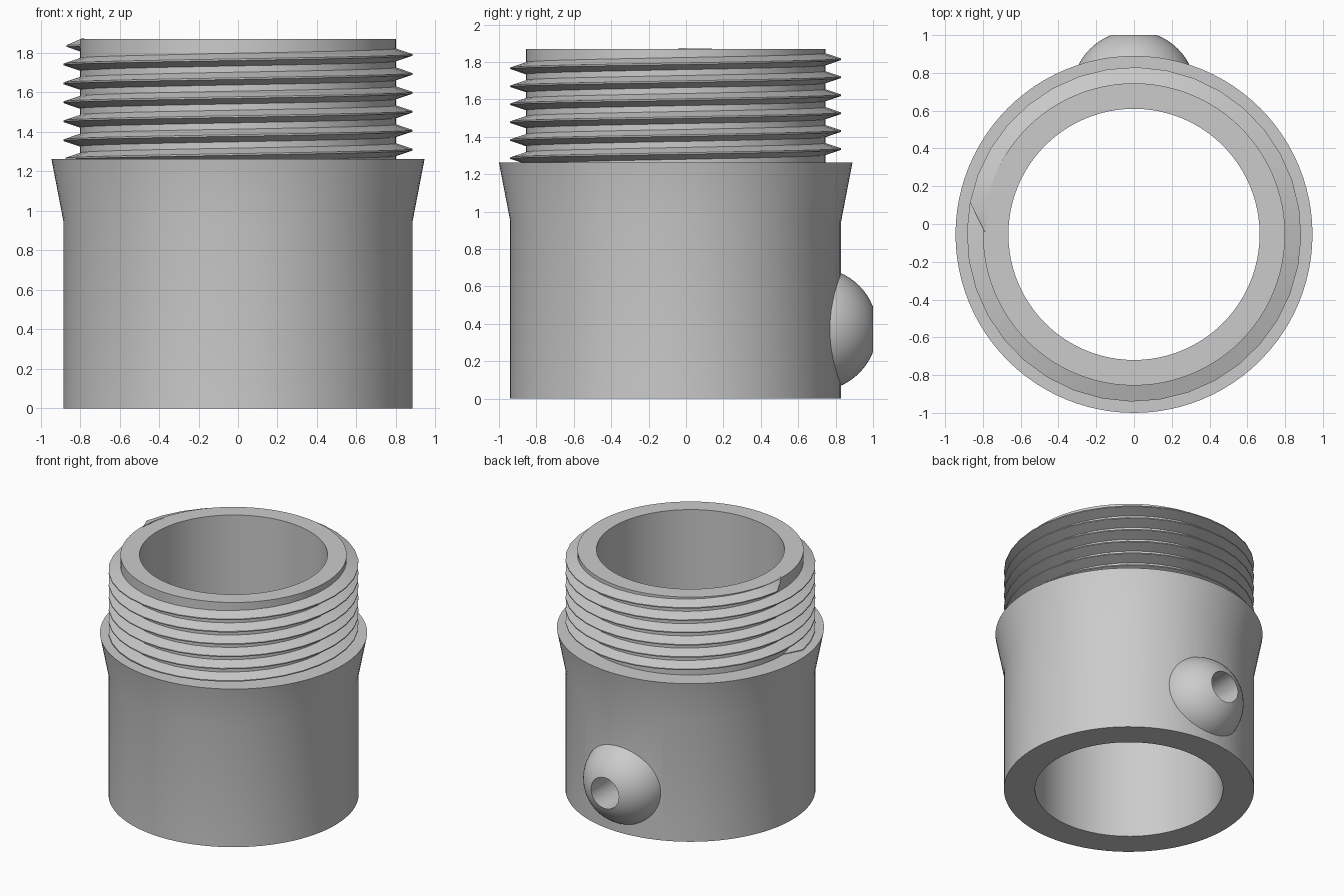
import bpy, bmesh, math
from mathutils import Matrix

AXIS_Y = -0.055          # the collar axis sits forward of centre; the boss sticks out behind

cube = bpy.data.objects.get("Cube")
if cube:
    bpy.data.objects.remove(cube, do_unlink=True)

grey = bpy.data.materials.new("plain grey")
grey.use_nodes = True
grey.diffuse_color = (0.6, 0.6, 0.6, 1)
grey.node_tree.nodes["Principled BSDF"].inputs["Base Color"].default_value = (0.6, 0.6, 0.6, 1)


def make_object(name, bm):
    bmesh.ops.recalc_face_normals(bm, faces=bm.faces)
    mesh = bpy.data.meshes.new(name)
    bm.to_mesh(mesh)
    bm.free()
    mesh.materials.append(grey)
    obj = bpy.data.objects.new(name, mesh)
    bpy.context.collection.objects.link(obj)
    return obj


def skin(bm, rings):
    """Bridge successive vertex loops and close both ends."""
    for a, b in zip(rings, rings[1:]):
        n = len(a)
        for i in range(n):
            j = (i + 1) % n
            bm.faces.new((a[i], a[j], b[j], b[i]))
    bm.faces.new(rings[0])
    bm.faces.new(rings[-1])


def lathe(name, profile, sides):
    """Solid of revolution about the collar axis."""
    bm = bmesh.new()
    angles = [2 * math.pi * i / sides for i in range(sides)]
    rings = [[bm.verts.new((r * math.cos(a), AXIS_Y + r * math.sin(a), z)) for a in angles]
             for r, z in profile]
    skin(bm, rings)
    return make_object(name, bm)


def combine(target, tool, operation):
    mod = target.modifiers.new(operation, 'BOOLEAN')
    mod.object, mod.operation, mod.solver = tool, operation, 'EXACT'
    bpy.context.view_layer.objects.active = target
    bpy.ops.object.modifier_apply(modifier=mod.name)
    bpy.data.objects.remove(tool, do_unlink=True)


def shade(obj):
    bpy.ops.object.select_all(action='DESELECT')
    obj.select_set(True)
    bpy.context.view_layer.objects.active = obj
    bpy.ops.object.shade_smooth_by_angle(angle=math.radians(25))


# Collar: straight body, flared shoulder and narrower neck
collar = lathe("collar", [(0.885, 0), (0.885, 0.95), (0.945, 1.262),
                          (0.80, 1.262), (0.80, 1.87)], 96)

# Rounded boss on the back
bm = bmesh.new()
bmesh.ops.create_uvsphere(bm, u_segments=64, v_segments=32, radius=0.33,
                          matrix=Matrix.Translation((0, 0.693, 0.37)) @ Matrix.Rotation(math.pi / 2, 4, 'X'))
combine(collar, make_object("boss", bm), 'UNION')

# Main bore from end to end
combine(collar, lathe("bore_cutter", [(0.665, -0.2), (0.665, 2.1)], 96), 'DIFFERENCE')

# Screw hole through the boss and wall
bm = bmesh.new()
bmesh.ops.create_cone(bm, cap_ends=True, segments=48, radius1=0.12, radius2=0.12, depth=0.9,
                      matrix=Matrix.Translation((0, 0.75, 0.37)) @ Matrix.Rotation(math.pi / 2, 4, 'X'))
combine(collar, make_object("hole_cutter", bm), 'DIFFERENCE')
shade(collar)

# Screw thread: a tooth section swept up a helix, tapering away at both ends
STEPS, TURNS, PITCH = 36, 6, 0.096
tooth = [(0.79, -0.036), (0.885, -0.004), (0.885, 0.004), (0.79, 0.036)]
bm = bmesh.new()
rings = []
total = STEPS * TURNS
for k in range(total + 1):
    a = math.radians(179) + 2 * math.pi * k / STEPS
    z = 1.262 + PITCH * k / STEPS
    fade = 0.02 if k in (0, total) else 1
    ring = []
    for r, dz in tooth:
        r = 0.79 + (r - 0.79) * fade
        ring.append(bm.verts.new((r * math.cos(a), AXIS_Y + r * math.sin(a), z + dz)))
    rings.append(ring)
skin(bm, rings)
shade(make_object("screw_thread", bm))
